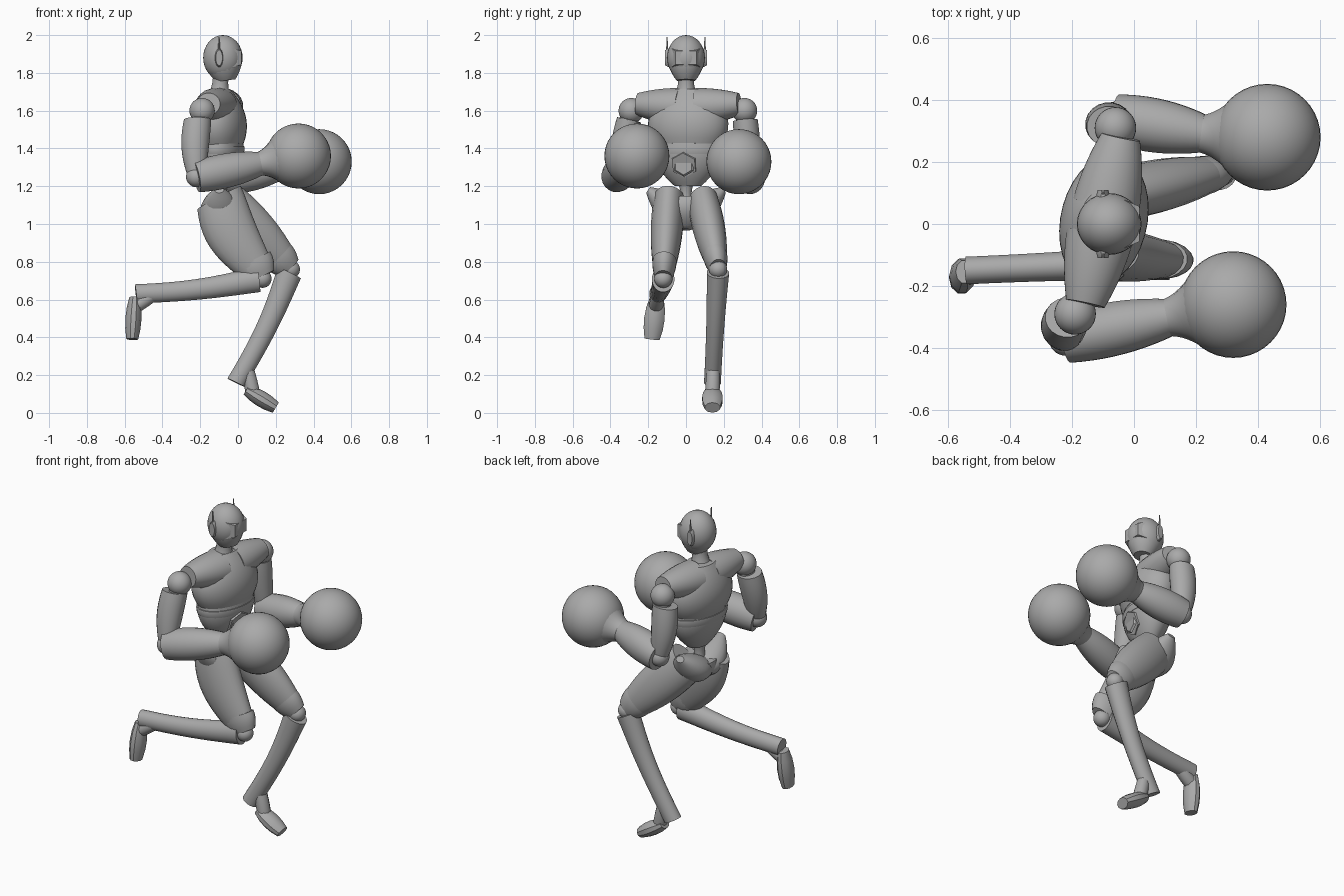
import bpy, bmesh, math
from mathutils import Vector, Matrix

if "Cube" in bpy.data.objects:
    bpy.data.objects.remove(bpy.data.objects["Cube"])

grey = bpy.data.materials.new("plain grey")
grey.use_nodes = True
grey.diffuse_color = (.4, .4, .4, 1)
grey.node_tree.nodes["Principled BSDF"].inputs["Base Color"].default_value = grey.diffuse_color

forward, leftward, upward = Vector((1, 0, 0)), Vector((0, 1, 0)), Vector((0, 0, 1))
upright = Matrix.Identity(4)


def finish(name, bm, frame, crease):
    """Turn the bmesh into a smooth grey object."""
    bmesh.ops.recalc_face_normals(bm, faces=bm.faces)
    bm.transform(frame)
    mesh = bpy.data.meshes.new(name)
    bm.to_mesh(mesh)
    bm.free()
    mesh.materials.append(grey)
    part = bpy.data.objects.new(name, mesh)
    bpy.context.collection.objects.link(part)
    bpy.ops.object.select_all(action="DESELECT")
    part.select_set(True)
    bpy.context.view_layer.objects.active = part
    bpy.ops.object.shade_smooth_by_angle(angle=math.radians(crease))


def limb(name, base, tip, start, middle, end, depth=1, bow=Vector(), sides=20, rings=10, frame=upright):
    """Tapered tube: width swells along a parabola, depth scales it across."""
    base, tip = Vector(base), Vector(tip)
    axis = (tip - base).normalized()
    across = forward if abs(axis.y) > .8 else leftward
    across = (across - axis * across.dot(axis)).normalized()
    other = axis.cross(across) * depth
    bm = bmesh.new()
    loops = []
    for i in range(rings + 1):
        f = i / rings
        radius = start * (1 - f) * (1 - 2 * f) + middle * 4 * f * (1 - f) + end * f * (2 * f - 1)
        centre = base.lerp(tip, f) + bow * math.sin(math.pi * f)
        angles = [math.tau * (k + .5) / sides for k in range(sides)]
        loops.append([bm.verts.new(centre + (across * math.cos(a) + other * math.sin(a)) * radius)
                      for a in angles])
    for lower, upper in zip(loops, loops[1:]):
        for k in range(sides):
            bm.faces.new((lower[k - 1], lower[k], upper[k], upper[k - 1]))
    bm.faces.new(loops[0])
    bm.faces.new(loops[-1])
    finish(name, bm, frame, crease=40)


def ball(name, centre, radius, stretch=(1, 1, 1), segments=32):
    bm = bmesh.new()
    bmesh.ops.create_uvsphere(bm, u_segments=segments, v_segments=segments // 2, radius=radius)
    bmesh.ops.scale(bm, vec=stretch, verts=bm.verts)
    finish(name, bm, Matrix.Translation(centre), crease=60)


# Head and neck
ball("head", (-.08, 0, 1.88), .12, stretch=(.87, .83, 1))
limb("jaw", (-.065, 0, 1.76), (-.08, 0, 1.88), start=.05, middle=.085, end=.095, depth=1.05)
limb("visor", (-.03, 0, 1.88), (.018, 0, 1.88), start=.11, middle=.1, end=.08, depth=.65, sides=4, rings=1)
limb("neck", (-.1, 0, 1.66), (-.09, 0, 1.8), start=.07, middle=.045, end=.045)

# Torso, turned a little towards the right shoulder
torso = Matrix.Translation((-.09, .01, 0)) @ Matrix.Rotation(math.radians(-12), 4, "Z")
limb("chest", (0, 0, 1.42), (-.02, 0, 1.71), start=.18, middle=.21, end=.1, depth=.65, sides=32, frame=torso)
limb("belly_band", (0, 0, 1.37), (0, 0, 1.41), start=.185, middle=.19, end=.19, depth=.64, sides=32, frame=torso)
limb("belly", (0, 0, 1.2), (0, 0, 1.43), start=.07, middle=.165, end=.18, depth=.64, sides=32, frame=torso)
limb("belly_plate", (.05, 0, 1.33), (.105, 0, 1.31), start=.08, middle=.08, end=.07, sides=6, rings=1, frame=torso)
limb("belly_plate_centre", (.1, 0, 1.31), (.11, 0, 1.31), start=.06, middle=.06, end=.05, sides=6, rings=1,
     frame=torso)
limb("spine", (-.09, 0, 1.06), (-.09, 0, 1.24), start=.05, middle=.03, end=.05)
limb("pelvis", (-.06, 0, .97), (-.09, 0, 1.13), start=.03, middle=.12, end=.12, depth=.8)

# Paired parts of the head, shoulders and hips
for side, s in (("left", 1), ("right", -1)):
    ear = Vector((-.1, s * .1, 1.88))
    limb(f"{side}_ear", ear - leftward * s * .02, ear + leftward * s * .01, start=.022, middle=.022, end=.018,
         depth=2.3, sides=12, rings=2)
    limb(f"{side}_antenna", ear, ear + upward * .11, start=.008, middle=.006, end=.003, sides=6, rings=1)
    limb(f"{side}_sleeve", (-.01, s * .05, 1.62), (-.01, s * .275, 1.635), start=.11, middle=.095, end=.064,
         depth=.92, frame=torso)
    limb(f"{side}_hip", (-.09, 0, 1.05), (-.1, s * .2, 1.18), start=.085, middle=.1, end=.025, depth=.75,
         bow=upward * -.02)

# Arms with boxing gloves
arms = {
    "left": [(-.06, .31, 1.6), (-.06, .34, 1.24), (.23, .29, 1.3), (.43, .28, 1.33)],
    "right": [(-.19, -.29, 1.6), (-.22, -.37, 1.25), (.12, -.3, 1.32), (.32, -.26, 1.36)],
}
for side, joints in arms.items():
    shoulder, elbow, wrist, glove = map(Vector, joints)
    ball(f"{side}_shoulder", shoulder, .067)
    limb(f"{side}_shoulder_joint", shoulder, shoulder.lerp(elbow, .3), start=.05, middle=.05, end=.05)
    limb(f"{side}_upper_arm", shoulder.lerp(elbow, .14) - forward * .02, elbow, start=.066, middle=.066, end=.042,
         depth=1.1, bow=forward * -.01)
    ball(f"{side}_elbow", elbow, .055)
    limb(f"{side}_forearm", elbow, wrist, start=.08, middle=.087, end=.06, depth=1.05)
    limb(f"{side}_glove_cuff", wrist.lerp(glove, -.1), wrist.lerp(glove, .45), start=.06, middle=.08, end=.125)
    ball(f"{side}_glove", glove, .172, segments=40)

# Legs: the left one planted, the right one swung back
legs = {
    "left": [(-.07, .09, 1.12), (.28, .17, .76), (-.01, .14, .16), (.08, .14, .1), (.2, .14, .028)],
    "right": [(-.1, -.09, 1.14), (.13, -.12, .71), (-.54, -.15, .63), (-.55, -.16, .56), (-.56, -.18, .39)],
}
thigh_depth = {"left": 1.45, "right": 1.65}
thigh_bow = {"left": Vector(), "right": forward * -.035}
shin_bow = {"left": forward * .02, "right": upward * -.015}
for side, joints in legs.items():
    hip, knee, heel, ankle, toe = map(Vector, joints)
    depth = thigh_depth[side]
    limb(f"{side}_thigh", hip, hip.lerp(knee, .95), start=.08, middle=.083, end=.05, depth=depth,
         bow=thigh_bow[side])
    limb(f"{side}_knee_cuff", hip.lerp(knee, .78), hip.lerp(knee, .98), start=.064, middle=.06, end=.045,
         depth=depth, rings=4)
    ball(f"{side}_knee", knee, .048)
    limb(f"{side}_shin", knee.lerp(heel, .03), heel, start=.06, middle=.048, end=.045, depth=1.15,
         bow=shin_bow[side])
    limb(f"{side}_ankle", knee.lerp(heel, .82), ankle, start=.03, middle=.038, end=.038, sides=12)
    limb(f"{side}_foot", ankle.lerp(toe, -.3), toe, start=.038, middle=.057, end=.042, depth=.75, sides=10, rings=4)
